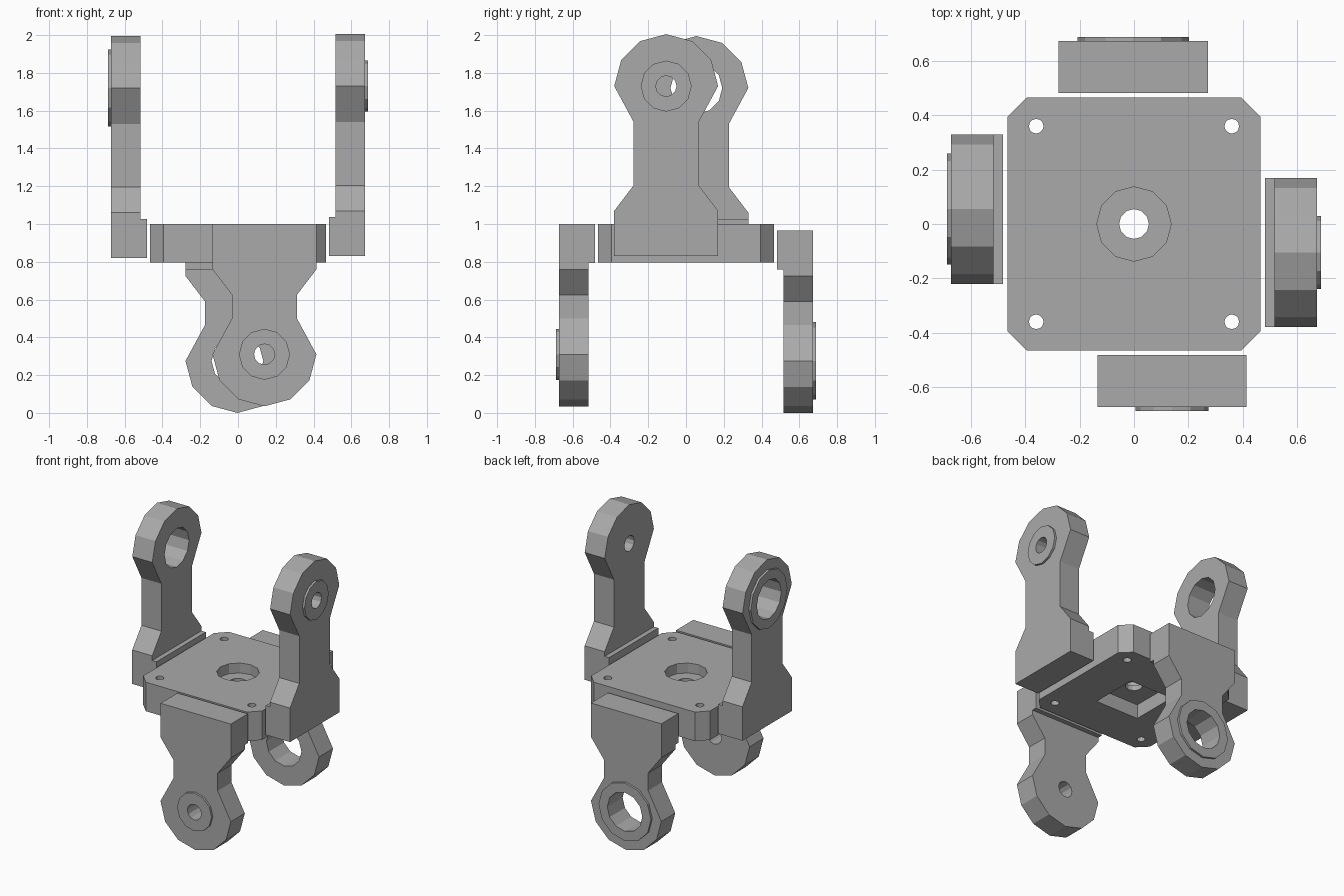
import bpy, bmesh
from math import sin, cos, pi
from mathutils import Matrix, Vector

if "Cube" in bpy.data.objects:
    bpy.data.objects.remove(bpy.data.objects["Cube"])

X, Y, Z = Vector((1, 0, 0)), Vector((0, 1, 0)), Vector((0, 0, 1))

grey = bpy.data.materials.new("plain grey")
grey.use_nodes = True
grey.diffuse_color = (0.4, 0.4, 0.4, 1)
grey.node_tree.nodes["Principled BSDF"].inputs["Base Color"].default_value = (0.4, 0.4, 0.4, 1)


def ring(radius, u=0, v=0, sides=12):
    return [(u + radius * cos(2 * pi * i / sides), v + radius * sin(2 * pi * i / sides))
            for i in range(sides)]


def box(half, low, high):
    return [(-half, low), (half, low), (half, high), (-half, high)]


def prism(name, outline, w0, w1, frame):
    """Extrude an outline from w0 to w1 in a local u, v, w frame."""
    bm = bmesh.new()
    ends = [[bm.verts.new(frame @ Vector((u, v, w))) for u, v in outline] for w in (w0, w1)]
    bm.faces.new(ends[0])
    bm.faces.new(ends[1])
    for i in range(len(outline)):
        j = (i + 1) % len(outline)
        bm.faces.new((ends[0][i], ends[0][j], ends[1][j], ends[1][i]))
    bmesh.ops.recalc_face_normals(bm, faces=bm.faces)
    mesh = bpy.data.meshes.new(name)
    bm.to_mesh(mesh)
    bm.free()
    mesh.materials.append(grey)
    obj = bpy.data.objects.new(name, mesh)
    bpy.context.collection.objects.link(obj)
    return obj


def combine(target, other, operation):
    """Bake a boolean into the target and discard the other solid."""
    mod = target.modifiers.new("shape", 'BOOLEAN')
    mod.object, mod.operation, mod.solver = other, operation, 'EXACT'
    deps = bpy.context.evaluated_depsgraph_get()
    mesh = bpy.data.meshes.new_from_object(target.evaluated_get(deps))
    target.modifiers.clear()
    target.data = mesh
    bpy.data.objects.remove(other)


def arm(name, out, along, side, offset, foot, reach, boss, bore):
    """Bracket arm: wide foot, narrow waist, round eye with raised boss and bore."""
    frame = Matrix((side, along, out)).transposed().to_4x4()
    frame.translation = side * offset + Z * foot
    half = [(0.275, 0), (0.275, 0.24), (0.172, 0.375), (0.172, reach - 0.19)]
    eye = ring(0.275, 0, reach)[:7]
    outline = half + eye + [(-u, v) for u, v in reversed(half)]
    body = prism(name, outline, 0.517, 0.673, frame)
    combine(body, prism("lip", box(0.275, 0, 0.207), 0.483, 0.56, frame), 'UNION')
    combine(body, prism("boss", ring(boss, 0, reach), 0.6, 0.688, frame), 'UNION')
    combine(body, prism("bore", ring(bore, 0, reach), 0.3, 0.9, frame), 'DIFFERENCE')


# Four arms: two rise at the sides, two hang at the front and back
arm("left_arm", X, Z, Y, -0.105, 0.83, 0.9, 0.135, 0.055)
arm("right_arm", -X, Z, Y, 0.055, 0.82, 0.9, 0.205, 0.137)
arm("front_arm", -Y, -Z, X, 0.14, 1.0, 0.69, 0.135, 0.055)
arm("back_arm", Y, -Z, X, -0.003, 0.965, 0.69, 0.205, 0.137)

# Centre plate with clipped corners
a, b = 0.465, 0.395
corners = [(a, -b), (a, b), (b, a), (-b, a), (-a, b), (-a, -b), (-b, -a), (b, -a)]
level = Matrix.Identity(4)
plate = prism("centre_plate", corners, 0.795, 1.0, level)

# Round recess above, square pocket below, centre hole and bolt holes
cuts = [(ring(0.137), 0.93, 1.1), (box(0.17, -0.17, 0.17), 0.7, 0.895), (ring(0.055), 0.7, 1.1)]
cuts += [(ring(0.027, u, v), 0.7, 1.1) for u in (-0.36, 0.36) for v in (-0.36, 0.36)]
for outline, low, high in cuts:
    combine(plate, prism("cutter", outline, low, high, level), 'DIFFERENCE')
